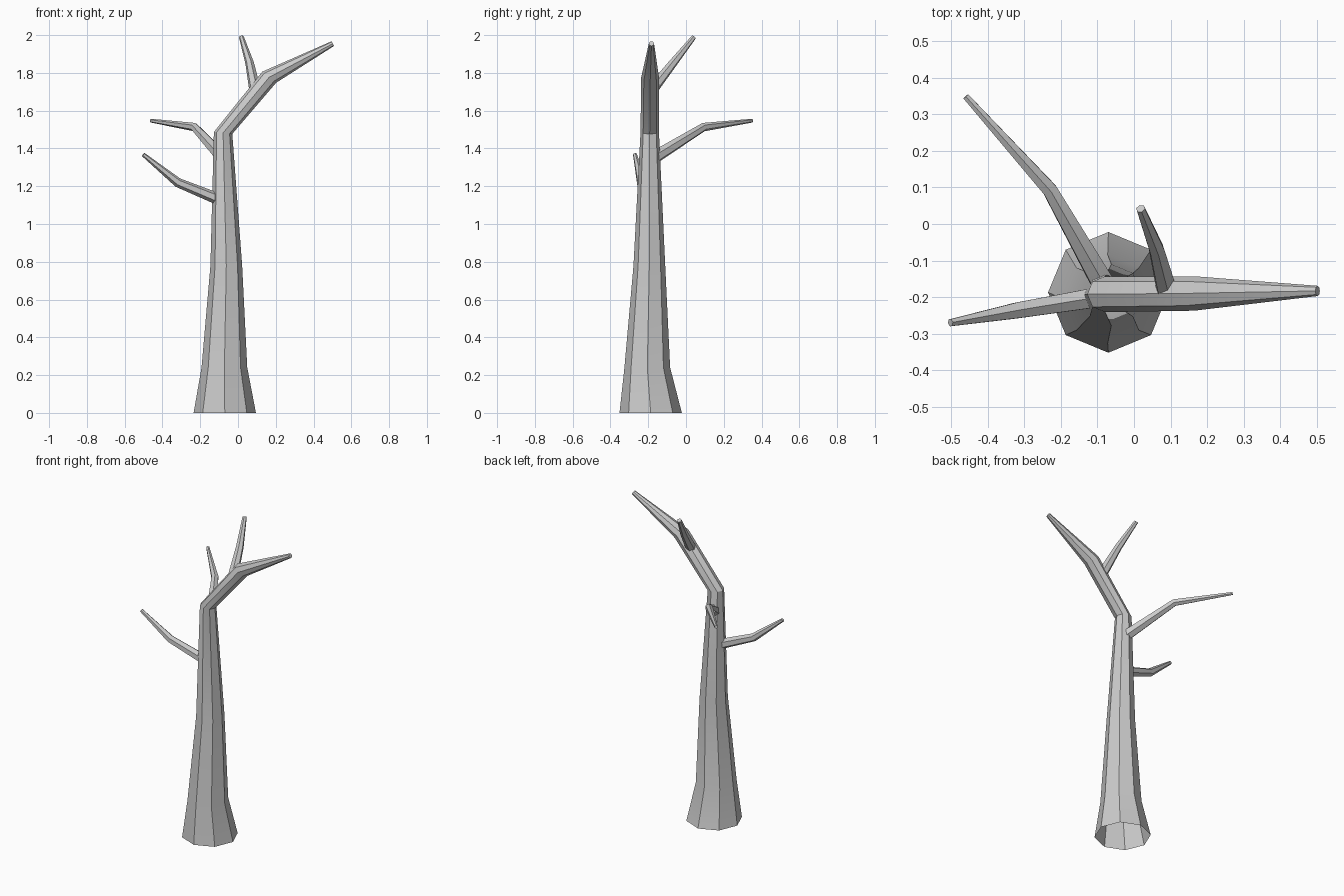
import bpy, bmesh, math
from mathutils import Vector

if "Cube" in bpy.data.objects:
    bpy.data.objects.remove(bpy.data.objects["Cube"])


def limb(name, rings, sides, side_axis, cap_start):
    """Loft a faceted tube through rings of (centre, radius, normal)."""
    bm = bmesh.new()
    loops = []
    for centre, radius, normal in rings:
        n = Vector(normal).normalized()
        v = Vector(side_axis)
        v = (v - n * v.dot(n)).normalized()
        u = v.cross(n)
        loops.append([bm.verts.new(Vector(centre) + radius * (
            u * math.cos(math.tau * i / sides) + v * math.sin(math.tau * i / sides)))
            for i in range(sides)])
    for a, b in zip(loops, loops[1:]):
        for i in range(sides):
            j = (i + 1) % sides
            bm.faces.new((a[i], a[j], b[j], b[i]))
    bm.faces.new(loops[-1])
    if cap_start:
        bm.faces.new(loops[0][::-1])
    bmesh.ops.recalc_face_normals(bm, faces=bm.faces)
    mesh = bpy.data.meshes.new(name)
    bm.to_mesh(mesh)
    bm.free()
    ob = bpy.data.objects.new(name, mesh)
    bpy.context.collection.objects.link(ob)
    bpy.ops.object.select_all(action='DESELECT')
    ob.select_set(True)
    bpy.context.view_layer.objects.active = ob
    bpy.ops.object.shade_smooth_by_angle(angle=math.radians(30))
    return ob


def branch(name, points, radii):
    """Side branch: ring normals follow the path."""
    p = [Vector(q) for q in points]
    rings = []
    for i, (c, r) in enumerate(zip(p, radii)):
        d_in = (c - p[i - 1]).normalized() if i else Vector()
        d_out = (p[i + 1] - c).normalized() if i + 1 < len(p) else Vector()
        rings.append((c, r, d_in + d_out))
    n = p[-1] - p[0]
    return limb(name, rings, 6, (-n.y, n.x, 0), True)


# Trunk with flared open base, bending over into the main bough
limb("trunk", [
    ((-0.07, -0.187, 0.0), 0.165, (0, 0, 1)),
    ((-0.072, -0.205, 0.24), 0.121, (0, 0, 1)),
    ((-0.062, -0.194, 0.78), 0.084, (0, 0, 1)),
    ((-0.079, -0.192, 1.482), 0.049, (0.1, 0, 1)),
    ((0.165, -0.19, 1.777), 0.047, (0.62, 0, 0.78)),
    ((0.502, -0.183, 1.955), 0.014, (0.89, 0, 0.45)),
], 8, (0, 1, 0), False)

# Side branches
branch("back_branch",
       [(-0.075, -0.18, 1.345), (-0.23, 0.093, 1.513), (-0.46, 0.349, 1.547)],
       [0.036, 0.023, 0.01])
branch("left_branch",
       [(-0.08, -0.197, 1.122), (-0.318, -0.236, 1.219), (-0.502, -0.27, 1.368)],
       [0.032, 0.025, 0.011])
branch("top_twig",
       [(0.09, -0.18, 1.71), (0.062, -0.07, 1.85), (0.018, 0.042, 1.99)],
       [0.031, 0.023, 0.013])
